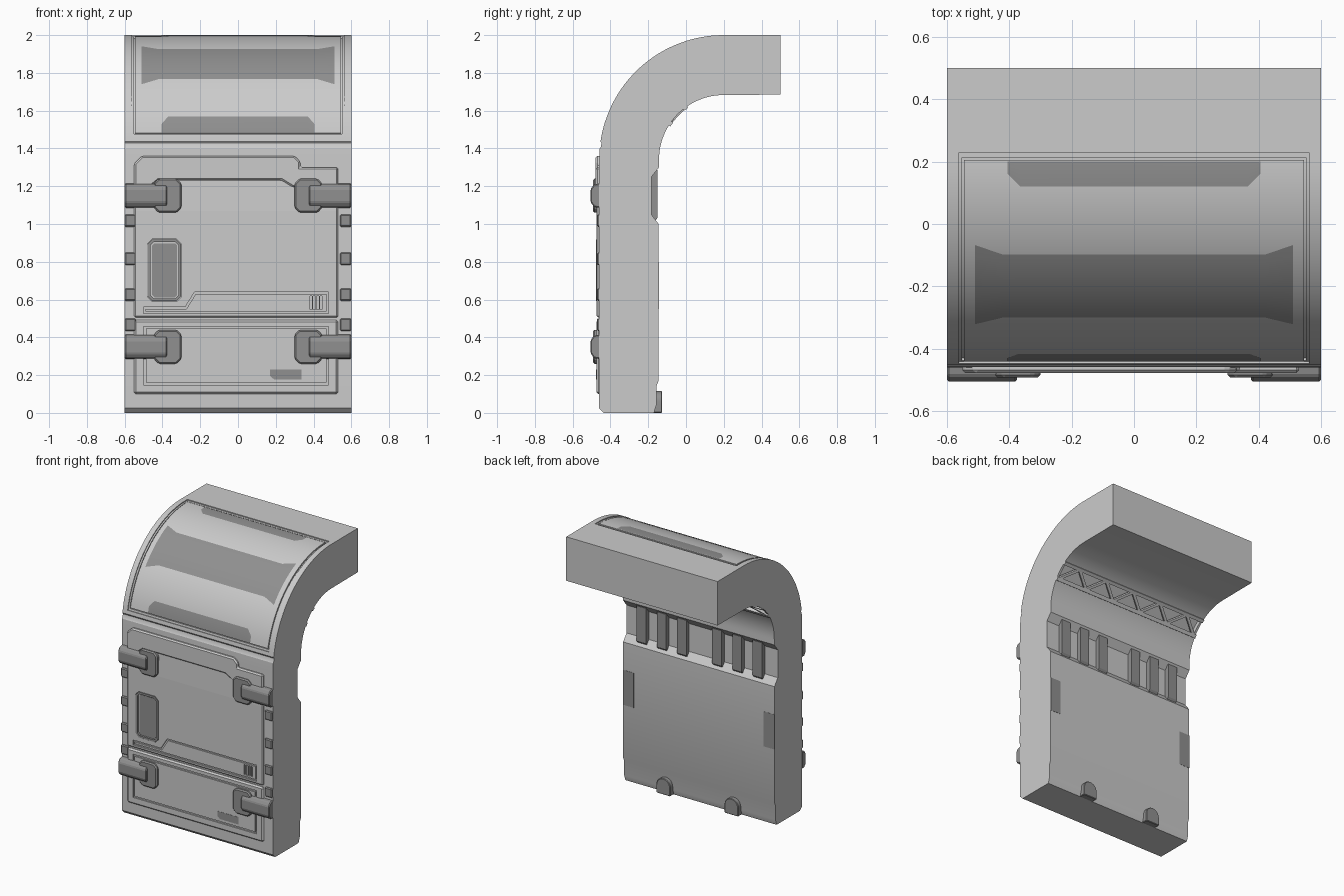
import bpy, bmesh
from math import sin, cos, radians
from mathutils import Vector

if "Cube" in bpy.data.objects:
    bpy.data.objects.remove(bpy.data.objects["Cube"])

dark = bpy.data.materials.new("dark_grey")
dark.diffuse_color = (0.28, 0.28, 0.28, 1)
dark.use_nodes = True
dark.node_tree.nodes["Principled BSDF"].inputs["Base Color"].default_value = dark.diffuse_color


def finish(name, bm, bevel=0, mat=None):
    bmesh.ops.recalc_face_normals(bm, faces=bm.faces)
    me = bpy.data.meshes.new(name)
    bm.to_mesh(me)
    bm.free()
    ob = bpy.data.objects.new(name, me)
    bpy.context.collection.objects.link(ob)
    if mat:
        me.materials.append(mat)
    if bevel:
        m = ob.modifiers.new("bevel", 'BEVEL')
        m.width, m.segments, m.limit_method = bevel, 1, 'ANGLE'
        activate(ob)
        bpy.ops.object.modifier_apply(modifier="bevel")
    return ob


def activate(ob):
    bpy.ops.object.select_all(action='DESELECT')
    ob.select_set(True)
    bpy.context.view_layer.objects.active = ob


def prism(name, pts, axis, a, b, bevel=0, mat=None, ring=0):
    """Extrude a 2D outline along x (points are y,z) or y (points are x,z)."""
    pos = (lambda p: (a, p[0], p[1])) if axis == 'x' else (lambda p: (p[0], a, p[1]))
    step = (b - a, 0, 0) if axis == 'x' else (0, b - a, 0)
    bm = bmesh.new()
    f = bm.faces.new([bm.verts.new(pos(p)) for p in pts])
    if ring:
        f.normal_update()
        bmesh.ops.inset_region(bm, faces=[f], thickness=ring, use_boundary=True, use_even_offset=True)
        bmesh.ops.delete(bm, geom=[f], context='FACES_ONLY')
    r = bmesh.ops.extrude_face_region(bm, geom=bm.faces[:], use_keep_orig=True)
    bmesh.ops.translate(bm, vec=step, verts=[v for v in r['geom'] if isinstance(v, bmesh.types.BMVert)])
    return finish(name, bm, bevel, mat)


def rect(x0, x1, z0, z1, c=0):
    """Rectangle outline with optional chamfered corners."""
    if not c:
        return [(x0, z0), (x1, z0), (x1, z1), (x0, z1)]
    return [(x0 + c, z0), (x1 - c, z0), (x1, z0 + c), (x1, z1 - c),
            (x1 - c, z1), (x0 + c, z1), (x0, z1 - c), (x0, z0 + c)]


def cut(target, *cutters):
    for c in cutters:
        m = target.modifiers.new("cut", 'BOOLEAN')
        m.object, m.operation, m.solver = c, 'DIFFERENCE', 'EXACT'
        activate(target)
        bpy.ops.object.modifier_apply(modifier="cut")
        bpy.data.objects.remove(c)


def arc(r, deg):
    """Point on the shoulder bend; past 90 degrees it runs along the flat roof."""
    if deg > 90:
        return (0.2 + 0.66 * radians(deg - 90), 1.34 + r)
    return (0.2 - r * cos(radians(deg)), 1.34 + r * sin(radians(deg)))


def span(a, b, n):
    return [a + (b - a) * i / n for i in range(n + 1)]


def band(name, r0, r1, a0, a1, x):
    n = span(a0, 90, 24) + [a1]
    return prism(name, [arc(r1, a) for a in n] + [arc(r0, a) for a in reversed(n)], 'x', -x, x)


def patch(name, cols, r):
    """Thin dark strip lying on the bend; columns are (x, start angle, end angle)."""
    bm = bmesh.new()
    rows = [[bm.verts.new((x, *arc(r, a))) for a in span(a0, a1, 8)] for x, a0, a1 in cols]
    for p, q in zip(rows, rows[1:]):
        for i in range(8):
            bm.faces.new((p[i], q[i], q[i + 1], p[i + 1]))
    ob = finish(name, bm, 0, dark)
    if ob.data.polygons[0].normal.y > 0:
        ob.data.flip_normals()
    return ob


# Main wall with curved shoulder and back recess
outer = [(-0.435, 0), (-0.46, 0.025), (-0.46, 1.34), arc(0.66, 5), (-0.451, 1.408), (-0.447, 1.428)]
outer += [arc(0.66, a) for a in span(8.5, 90, 28)] + [(0.5, 2)]
inner = [(0.5, 1.685)] + [arc(0.343, a) for a in span(90, 0, 24)]
inner += [(-0.143, 1.30), (-0.183, 1.25), (-0.183, 1.05), (-0.145, 1.0), (-0.145, 0.17),
          (-0.157, 0.14), (-0.157, 0.04), (-0.17, 0)]
wall = prism("curved_wall", outer + inner, 'x', -0.6, 0.6)
ca, cb = arc(0.32, 36), arc(0.32, 52)
cut(wall, band("window_cutter", 0.645, 0.72, 10.8, 92.6, 0.562),
    prism("truss_cutter", [ca, arc(0.375, 36), arc(0.375, 52), cb], 'x', -0.585, 0.585))

# Curved window with frame step and dark strips
frame = band("window_frame", 0.64, 0.653, 10.8, 92.6, 0.562)
glass = band("window_panel", 0.64, 0.656, 12.5, 90.5, 0.545)
cut(frame, band("frame_cutter", 0.6, 0.7, 12, 91.2, 0.551))
patch("window_strip_middle", [(-0.51, 37.5, 66), (-0.42, 40.5, 63), (0.42, 40.5, 63), (0.51, 37.5, 66)], 0.6575)
patch("window_strip_lower", [(-0.405, 12.7, 16.7), (-0.37, 12.7, 20.4), (0.37, 12.7, 20.4), (0.405, 12.7, 16.7)], 0.6575)
patch("window_strip_upper", [(-0.405, 86.5, 90), (-0.365, 83, 90), (0.365, 83, 90), (0.405, 86.5, 90)], 0.6575)

# Front door plates
upper = prism("upper_door", [(-0.45, 0.505), (-0.474, 0.505), (-0.474, 1.07), (-0.467, 1.24), (-0.45, 1.24)],
              'x', -0.55, 0.53, 0.01)
lower = prism("lower_door", [(-0.45, 0.10), (-0.474, 0.10), (-0.474, 0.492), (-0.45, 0.492)], 'x', -0.55, 0.53, 0.01)
prism("top_ledge", [(-0.55, 1.2), (-0.55, 1.32), (-0.51, 1.36), (0.30, 1.36), (0.33, 1.33), (0.33, 1.30),
                    (0.53, 1.30), (0.53, 1.2), (0.29, 1.195), (0.23, 1.232), (-0.42, 1.232), (-0.46, 1.2)],
      'y', -0.478, -0.45, 0.009)

# Grooves, vent slots and handle pocket
step = [(-0.5, 0.525), (0.48, 0.525), (0.48, 0.64), (-0.23, 0.64), (-0.28, 0.56), (-0.5, 0.56)]
cut(upper, prism("groove_cutter", step, 'y', -0.49, -0.464, ring=0.011),
    prism("pocket_cutter", rect(-0.48, -0.30, 0.59, 0.92, 0.025), 'y', -0.49, -0.462),
    *[prism("slot_cutter", rect(x, x + 0.012, 0.548, 0.62), 'y', -0.49, -0.464)
      for x in (0.38, 0.398, 0.416, 0.434)])
cut(lower, prism("groove_cutter", rect(-0.5, 0.48, 0.148, 0.458), 'y', -0.49, -0.464, ring=0.012))
prism("pocket_rim", rect(-0.478, -0.302, 0.592, 0.918, 0.025), 'y', -0.477, -0.455, mat=dark, ring=0.014)
prism("pocket_panel", rect(-0.455, -0.322, 0.612, 0.898, 0.012), 'y', -0.468, -0.455, mat=dark)
prism("small_plaque", [(0.19, 0.178), (0.335, 0.178), (0.335, 0.23), (0.17, 0.23), (0.17, 0.195)],
      'y', -0.4755, -0.465, mat=dark)

# Latches, edge clips, back ribs, feet and side panels, mirrored left and right
for s, side in ((-1, "left"), (1, "right")):
    for zc, row in ((1.15, "upper"), (0.35, "lower")):
        block = [(s * x, z) for x, z in rect(0.30, 0.445, zc - 0.09, zc + 0.09, 0.025)]
        prism(f"{row}_latch_block_{side}", block, 'y', -0.492, -0.455, 0.008, dark)
        sec = [(-0.455, zc - 0.065), (-0.487, zc - 0.06), (-0.505, zc - 0.035),
               (-0.505, zc + 0.035), (-0.487, zc + 0.06), (-0.455, zc + 0.065)]
        prism(f"{row}_latch_arm_{side}", sec, 'x', s * 0.375, s * 0.6, 0.006, dark)
    for z in (1.018, 0.816, 0.626, 0.467):
        prism(f"edge_clip_{side}", rect(s * 0.54, s * 0.6, z - 0.033, z + 0.033), 'y', -0.472, -0.45, 0.006, dark)
    for x in (0.14, 0.30, 0.46):
        prism(f"back_rib_{side}", [(-0.2, 1.02), (-0.16, 1.02), (-0.15, 1.035), (-0.15, 1.285), (-0.2, 1.285)],
              'x', s * x - 0.037, s * x + 0.037, mat=dark)
    prism(f"back_side_panel_{side}", rect(s * 0.515, s * 0.6, 0.55, 0.80), 'y', -0.15, -0.1435, mat=dark)
    knob = [(s * 0.27 - 0.055, 0), (s * 0.27 + 0.055, 0)]
    knob += [(s * 0.27 + 0.055 * cos(radians(a)), 0.06 + 0.055 * sin(radians(a))) for a in span(0, 180, 12)]
    prism(f"foot_knob_{side}", knob, 'y', -0.19, -0.127, 0.004, dark)

# Truss under the shoulder: two rails and zigzag webs
for a, b, nm in ((32, 36.5, "lower"), (51.5, 55.5, "upper")):
    prism(f"truss_rail_{nm}", [arc(0.333, a), arc(0.333, b), arc(0.36, b), arc(0.36, a)], 'x', -0.6, 0.6)
pa, pb = Vector((0, *arc(0.338, 35))), Vector((0, *arc(0.338, 53)))
depth = Vector((0, -0.707, 0.707)) * 0.018
n = 10
for i in range(n):
    x0, x1 = -0.58 + 1.16 * i / n, -0.58 + 1.16 * (i + 1) / n
    if i % 2:
        x0, x1 = x1, x0
    bm = bmesh.new()
    f = bm.faces.new([bm.verts.new(p + Vector((x, 0, 0))) for p, x in
                      ((pa, x0 - 0.014), (pa, x0 + 0.014), (pb, x1 + 0.014), (pb, x1 - 0.014))])
    r = bmesh.ops.extrude_face_region(bm, geom=[f], use_keep_orig=True)
    bmesh.ops.translate(bm, vec=depth, verts=[v for v in r['geom'] if isinstance(v, bmesh.types.BMVert)])
    finish("truss_web", bm)

# Smooth the curved parts, keeping edges sharp
for ob in bpy.data.objects:
    if ob.name.startswith(("curved", "window", "foot")):
        activate(ob)
        bpy.ops.object.shade_smooth_by_angle(angle=radians(25))
